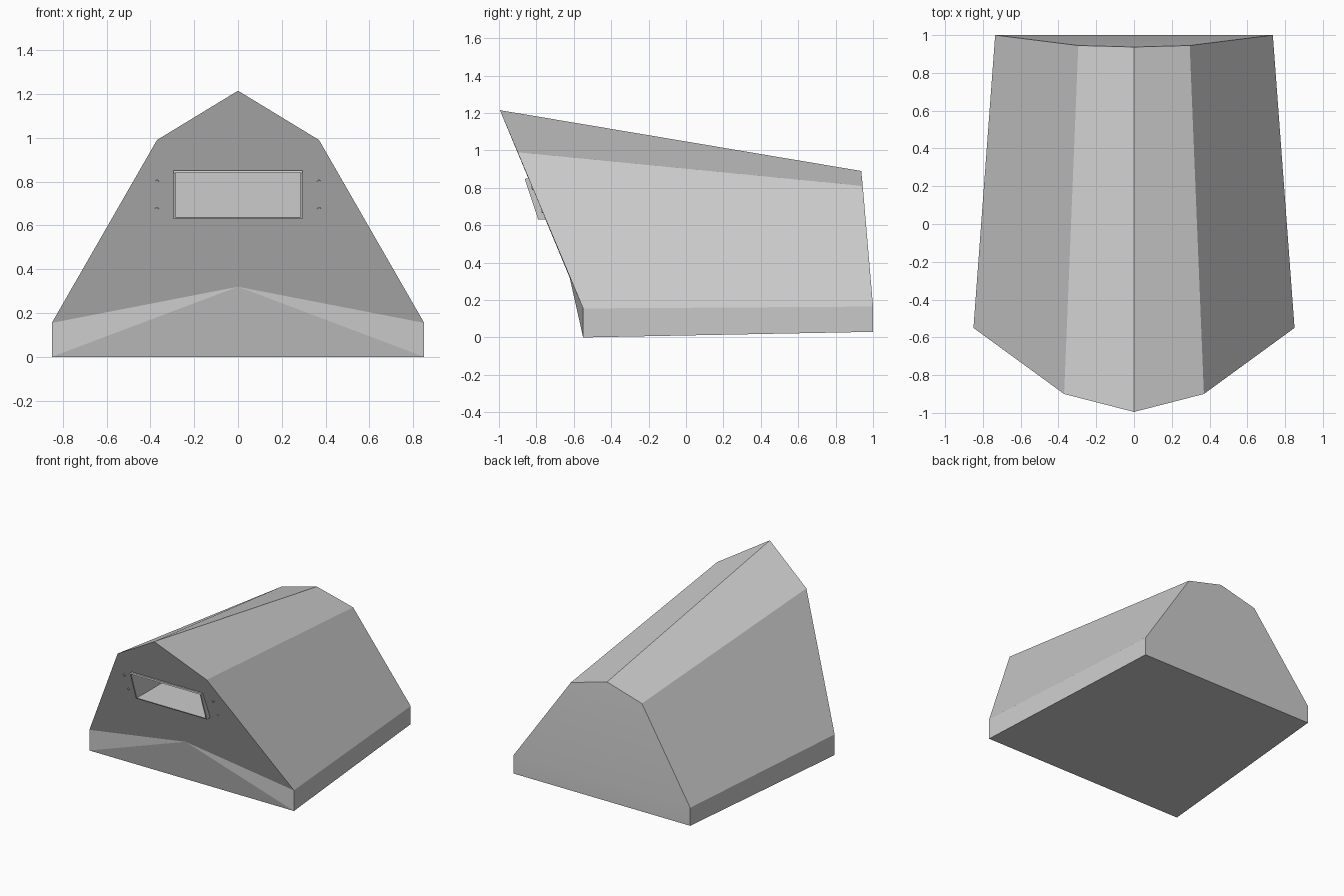
import bpy, bmesh, math
from mathutils import Vector

cube = bpy.data.objects.get("Cube")
if cube:
    bpy.data.objects.remove(cube, do_unlink=True)

grey = bpy.data.materials.new("concrete grey")
grey.use_nodes = True
colour = (0.6, 0.6, 0.6, 1)
grey.diffuse_color = colour
grey.node_tree.nodes["Principled BSDF"].inputs["Base Color"].default_value = colour


def make(name, verts, faces):
    mesh = bpy.data.meshes.new(name)
    bm = bmesh.new()
    vs = [bm.verts.new(v) for v in verts]
    for f in faces:
        bm.faces.new([vs[i] for i in f])
    bmesh.ops.recalc_face_normals(bm, faces=bm.faces)
    bm.to_mesh(mesh)
    bm.free()
    mesh.materials.append(grey)
    obj = bpy.data.objects.new(name, mesh)
    bpy.context.collection.objects.link(obj)
    return obj


def prism(name, profile, x0, x1):
    """Extrude a (y, z) profile from x0 to x1."""
    n = len(profile)
    verts = [(x, y, z) for x in (x0, x1) for y, z in profile]
    faces = [tuple(range(n)), tuple(range(n, 2 * n))]
    faces += [(i, (i + 1) % n, n + (i + 1) % n, n + i) for i in range(n)]
    return make(name, verts, faces)


def ring(half):
    """Mirror a half outline, bottom corner to ridge, into a full one."""
    return half + [(-x, y, z) for x, y, z in reversed(half[:-1])]


# Shell: front outline, back outline and the low point of the front crease
front = ring([(.85, -.55, 0), (.85, -.55, .155), (.37, -.9, .99), (0, -.995, 1.215)])
back = ring([(.735, 1, .03), (.735, 1, .165), (.295, .945, .81), (0, .937, .89)])
n = len(front)
crease = 2 * n
faces = [(i, (i + 1) % n, n + (i + 1) % n, n + i) for i in range(n)]
faces += [(0, 1, crease), (0, crease, 6), (5, 6, crease)]
faces += [(1, 2, 3, crease), (5, 4, 3, crease)]
faces += [(7, 8, 12, 13), (8, 9, 11, 12), (9, 10, 11)]
body = make("shelter_body", front + back + [(0, -.622, .32)], faces)

# Viewing slot cut into the front
cutter = prism("slot_cutter", [(-1.1, .636), (-.4, .636), (-.4, .845), (-1.1, .845)], -.287, .287)
cutter.hide_render = True
cut = body.modifiers.new("slot", "BOOLEAN")
cut.operation = "DIFFERENCE"
cut.solver = "EXACT"
cut.object = cutter
bpy.context.view_layer.objects.active = body
body.select_set(True)
bpy.ops.object.modifier_apply(modifier=cut.name)
bpy.data.objects.remove(cutter, do_unlink=True)
bpy.ops.object.shade_smooth_by_angle(angle=math.radians(8))

# Slot frame: side cheeks, sill and lintel
cheek = [(-.79, .63), (-.86, .84), (-.856, .85), (-.82, .85), (-.73, .63)]
for side, s in (("left", 1), ("right", -1)):
    prism(side + "_slot_cheek", cheek, s * .286, s * .295)
prism("slot_sill", [(-.79, .63), (-.793, .638), (-.73, .638), (-.73, .63)], -.286, .286)
prism("slot_lintel", [(-.86, .842), (-.856, .85), (-.82, .85), (-.82, .842)], -.286, .286)

# Small bolts beside the slot, square to the sloped front
out = Vector((0, -.835, -.35)).normalized()
for side, s in (("left", 1), ("right", -1)):
    for level, z in (("upper", .8), ("lower", .675)):
        bpy.ops.mesh.primitive_cylinder_add(
            vertices=12, radius=.009, depth=.012,
            location=(s * .37, -.485 - .419 * z, z),
            rotation=out.to_track_quat("Z", "Y").to_euler())
        bolt = bpy.context.object
        bolt.name = f"{side}_{level}_bolt"
        bolt.data.materials.append(grey)
